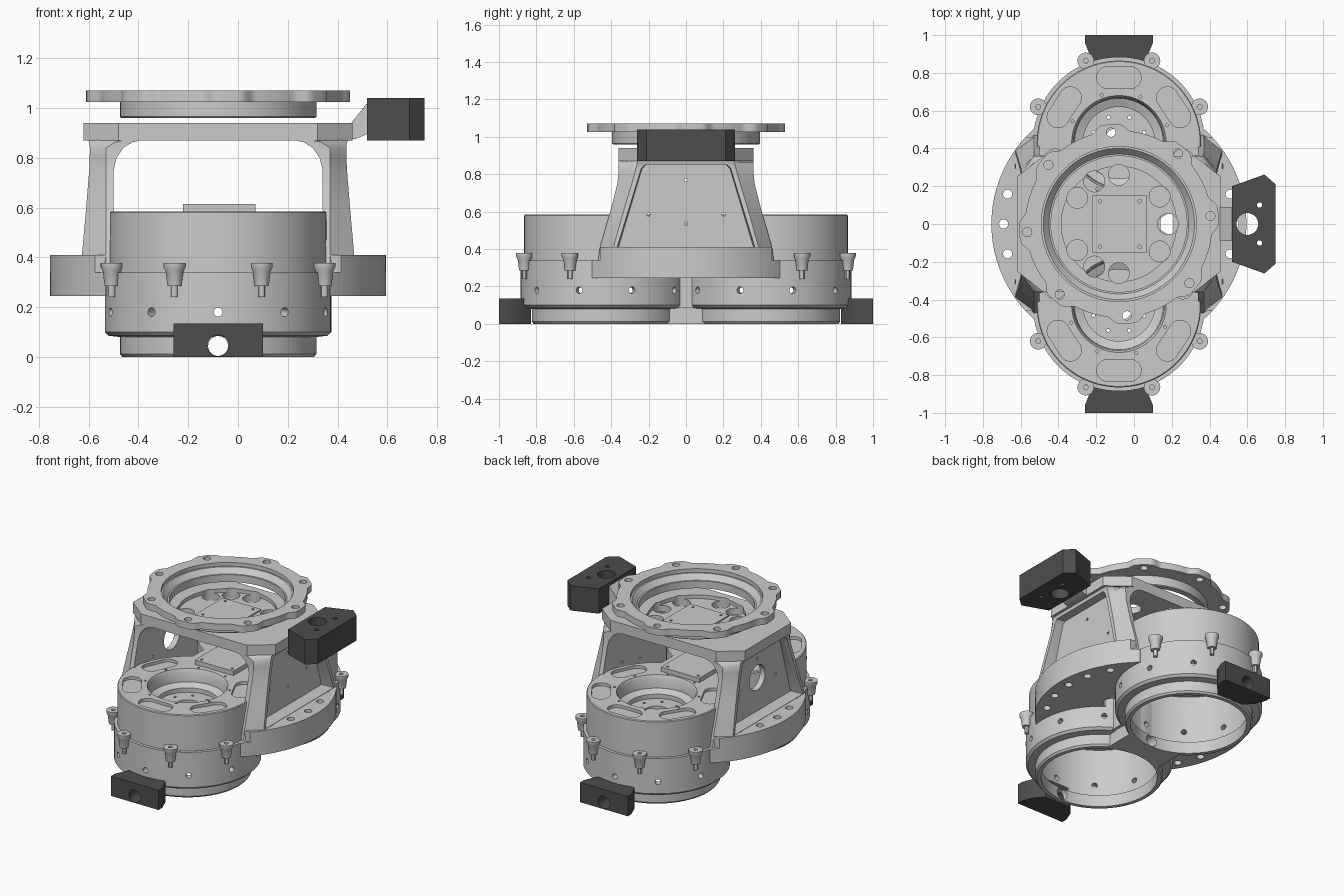
import bpy, bmesh
from math import sin, cos, radians, pi
from mathutils import Vector, Matrix

if "Cube" in bpy.data.objects:
    bpy.data.objects.remove(bpy.data.objects["Cube"])

CX, DY = -0.08, 0.43          # common axis x, drum offset in y
dark = bpy.data.materials.new("dark_block")
dark.diffuse_color = (0.075, 0.075, 0.075, 1)
dark.use_nodes = True
dark.node_tree.nodes["Principled BSDF"].inputs["Base Color"].default_value = dark.diffuse_color


def make(name, bm, mat=None):
    bmesh.ops.recalc_face_normals(bm, faces=bm.faces)
    me = bpy.data.meshes.new(name)
    bm.to_mesh(me)
    bm.free()
    ob = bpy.data.objects.new(name, me)
    bpy.context.collection.objects.link(ob)
    if mat:
        me.materials.append(mat)
    return ob


def loft(bm, loops, caps=True):
    rows = [[bm.verts.new(p) for p in lp] for lp in loops]
    n = len(rows[0])
    for a, b in zip(rows, rows[1:]):
        for i in range(n):
            j = (i + 1) % n
            bm.faces.new((a[i], a[j], b[j], b[i]))
    if caps:
        bm.faces.new(rows[0])
        bm.faces.new(rows[-1])
    return rows


def prism(name, pts, z0, z1, mat=None):
    bm = bmesh.new()
    loft(bm, [[(x, y, z) for x, y in pts] for z in (z0, z1)])
    return make(name, bm, mat)


def box(name, x0, x1, y0, y1, z0, z1):
    return prism(name, [(x0, y0), (x1, y0), (x1, y1), (x0, y1)], z0, z1)


def lathe(name, prof, x, y, n=96):
    bm = bmesh.new()
    loops = [[(x + r * cos(2 * pi * i / n), y + r * sin(2 * pi * i / n), z) for i in range(n)]
             for r, z in prof]
    loft(bm, loops + loops[:1], caps=False)
    bmesh.ops.remove_doubles(bm, verts=bm.verts, dist=1e-6)
    return make(name, bm)


def rod(bm, a, b, r, n=24):
    a, b = Vector(a), Vector(b)
    d = b - a
    m = Matrix.Translation((a + b) / 2) @ d.to_track_quat('Z', 'Y').to_matrix().to_4x4()
    bmesh.ops.create_cone(bm, cap_ends=True, segments=n, radius1=r, radius2=r,
                          depth=d.length, matrix=m)


def cut(ob, bm):
    c = make("cutter", bm)
    c.hide_render = True
    mod = ob.modifiers.new("cut", 'BOOLEAN')
    mod.object, mod.operation, mod.solver = c, 'DIFFERENCE', 'EXACT'
    bpy.context.view_layer.objects.active = ob
    bpy.ops.object.modifier_apply(modifier=mod.name)
    bpy.data.objects.remove(c)


def cut_rods(ob, rods):
    bm = bmesh.new()
    for a, b, r, n in rods:
        rod(bm, a, b, r, n)
    cut(ob, bm)


def vert(x, y, r, z0=-0.5, z1=1.5, n=24):
    return ((x, y, z0), (x, y, z1), r, n)


def polar(r, deg, x=CX, y=0):
    return x + r * cos(radians(deg)), y + r * sin(radians(deg))


# twin drums, with lugs and foot blocks
for s, side in ((-1, "front"), (1, "back")):
    cy = s * DY
    drum = lathe(side + "_drum", [(.36, 0), (.385, 0), (.395, .012), (.395, .08), (.44, .085),
                 (.455, .1), (.455, .34), (.435, .34), (.435, .58), (.43, .585), (.25, .585),
                 (.24, .565), (.235, .5), (.19, .48), (.19, .45), (.08, .45), (.08, .43),
                 (.41, .43), (.41, .095), (.36, .08)], CX, cy)
    rods = [((CX, cy - .5, .044), (CX, cy + .5, .044), .04, 32)]
    for k in range(10):
        px, py = polar(.5, 90 + 36 * k, CX, cy)
        qx, qy = polar(.34, 90 + 36 * k, CX, cy)
        rods.append(((px, py, .18), (qx, qy, .18), .018, 16))
    for k in range(8):
        rods.append(vert(*polar(.145, 45 * k + 22, CX, cy), .009, .4, .47, 10))
        rods.append(vert(*polar(.27, 45 * k + 20, CX, cy), .008, .56, .7, 10))
    cut_rods(drum, rods)
    # shallow rounded pockets on the drum top
    bm = bmesh.new()
    for a in (90, 33, 147, -25, 205):
        t = radians(s * a)
        ox, oy = polar(.345, s * a, CX, cy)
        lp = []
        for i in range(24):
            u = 2 * pi * (i + .5) / 24
            lx, ly = .058 * cos(u), .058 * sin(u) + (.06 if sin(u) > 0 else -.06)
            lp.append((ox + lx * cos(t) - ly * sin(t), oy + lx * sin(t) + ly * cos(t)))
        loft(bm, [[(x, y, z) for x, y in lp] for z in (.565, .7)])
    cut(drum, bm)
    # bolt lugs
    for k, a in enumerate((24, 68, 112, 156)):
        x, y = polar(.468, s * a, CX, cy)
        lathe(f"{side}_lug_{k}", [(.013, .285), (.028, .285), (.036, .345), (.044, .36),
              (.044, .378), (.013, .378)], x, y, 24)
        bm = bmesh.new()
        rod(bm, (x, y, .24), (x, y, .32), .0131, 12)
        make(f"{side}_lug_pin_{k}", bm)
    # foot block
    foot = prism(side + "_foot_block", [(x, s * y) for x, y in ((-.26, 1), (.1, 1), (.1, .96),
                 (.07, .885), (.02, .83), (-.18, .83), (-.23, .885), (-.26, .96))], 0, .135, dark)
    cut_rods(foot, [((CX, s * .7, .046), (CX, s * 1.1, .046), .043, 32)])

# waist webs joining the drums
for name, hx, z0, z1, r in (("lower_waist", .2, 0, .088, .38), ("upper_waist", .22, .088, .585, .43)):
    web = box(name, CX - hx, CX + hx, -.2, .2, z0, z1)
    cut_rods(web, [vert(CX, DY, r, n=96)])
    cut_rods(web, [vert(CX, -DY, r, n=96)])
    cut_rods(web, [((CX, -.5, .044), (CX, .5, .044), .04, 32), ((CX, -.5, .18), (CX, .5, .18), .018, 16)])

# curved side flanges
for name, a, z0, z1 in (("flange_lower", 48, .245, .34), ("flange_upper", 43, .34, .41)):
    arc = [b - a + 2 * a * i / 32 for b in (0, 180) for i in range(33)]
    fl = prism(name, [polar(.675, t) for t in arc], z0, z1)
    for s in (-1, 1):
        cut_rods(fl, [vert(CX, s * DY, .43, n=96)])
    cut_rods(fl, [vert(*polar(.61, b + 15 * k), .024) for b in (0, 180) for k in (-2, -1, 0, 1, 2)]
             + [vert(CX + .26, 0, .055), vert(CX - .26, 0, .055)])

# mounting pad between the drums
pad = box("saddle_pad", -.22, .07, -.15, .17, .58, .615)
cut_rods(pad, [vert(x, y, .009, .6, .7, 10) for x in (-.19, .04) for y in (-.12, .14)])

# tower legs with recessed outer panels
rows = [(.34, .435, .55, .47, .39), (.41, .43, .547, .46, .388), (.6, .42, .53, .405, .335),
        (.75, .42, .518, .367, .29), (.8, .408, .516, .362, .275), (.84, .38, .515, .36, .265),
        (.862, .345, .518, .36, .26), (.875, .29, .525, .36, .257)]
for s, side in ((-1, "left"), (1, "right")):
    bm = bmesh.new()
    loft(bm, [[(CX + s * x, y, z) for x, y in ((xi, -h), (min(xi + .07, .45), -h), (xo, -p), (xo, p),
               (min(xi + .07, .45), h), (xi, h))] for z, xi, xo, h, p in rows])
    leg = make(side + "_tower_leg", bm)
    bm = bmesh.new()
    loft(bm, [[(CX + s * x, y, z) for x, y in ((.458, -h), (.7, -h - .02), (.7, h + .02), (.458, h))]
              for z, h in ((.412, .36), (.83, .235), (.85, .215))])
    cut(leg, bm)
    rods = [((CX + s * .3, y, z), (CX + s * .7, y, z), .009, 10)
            for y, z in ((0, .77), (0, .535), (-.2, .585), (.2, .585))]
    if s < 0:
        rods[1] = ((CX - .3, 0, .64), (CX - .7, 0, .64), .085, 40)
    cut_rods(leg, rods)

# tower top plate with a recessed floor and ring of holes
deck = prism("tower_deck", [(CX + sx * x, sy * y) for sx, sy, pts in (
    (1, -1, ((.40, .36), (.54, .25))), (1, 1, ((.54, .25), (.40, .36))),
    (-1, 1, ((.40, .36), (.54, .25))), (-1, -1, ((.54, .25), (.40, .36)))) for x, y in pts], .87, .94)
cut_rods(deck, [vert(CX, 0, .305, .915, 1.1, 96)])
cut_rods(deck, [vert(*polar(.26, a), .055, n=32) for a in (0, 34, 90, 120, 148, 212, 240, 270, 326)])
deck_pad = box("deck_pad", -.22, .07, -.15, .15, .9, .925)
cut_rods(deck_pad, [vert(x, y, .009, .905, 1, 10) for x in (-.18, .03) for y in (-.12, .12)])

# top mounting ring: lobed flange and collar
N = 192
lobed = []
for i in range(N):
    a = 360 * i / N
    lobed.append(polar(min(.53, .495 + .05 * max(0, cos(radians(8 * (a - 5))))), a))
ring = prism("top_ring", lobed, 1.025, 1.07)
cut_rods(ring, [vert(CX, 0, .41, n=96)])
cut_rods(ring, [vert(*polar(.487, 5 + 45 * k), .024) for k in range(8)])
lathe("top_ring_collar", [(.36, .96), (.39, .96), (.395, .965), (.395, 1.026), (.42, 1.026),
      (.42, 1.045), (.4, 1.045), (.37, 1.01), (.36, 1.01)], CX, 0)

# arm and side block
bm = bmesh.new()
loft(bm, [[(x, y, z) for x, z in ((.42, .875), (.47, .875), (.53, .9), (.53, 1.025), (.515, 1.015),
          (.455, .94), (.42, .94))] for y in (-.09, .09)])
make("side_arm", bm)
block = prism("side_block", [(.518, -.2), (.69, -.262), (.75, -.21), (.75, .21), (.69, .262), (.518, .2)],
              .87, 1.04, dark)
cut_rods(block, [vert(.6, 0, .058, n=32), vert(.665, .1, .014), vert(.665, -.1, .014)])

# smooth shading with crisp edges
for ob in bpy.context.scene.objects:
    ob.select_set(True)
    bpy.context.view_layer.objects.active = ob
bpy.ops.object.shade_smooth_by_angle(angle=radians(30))
